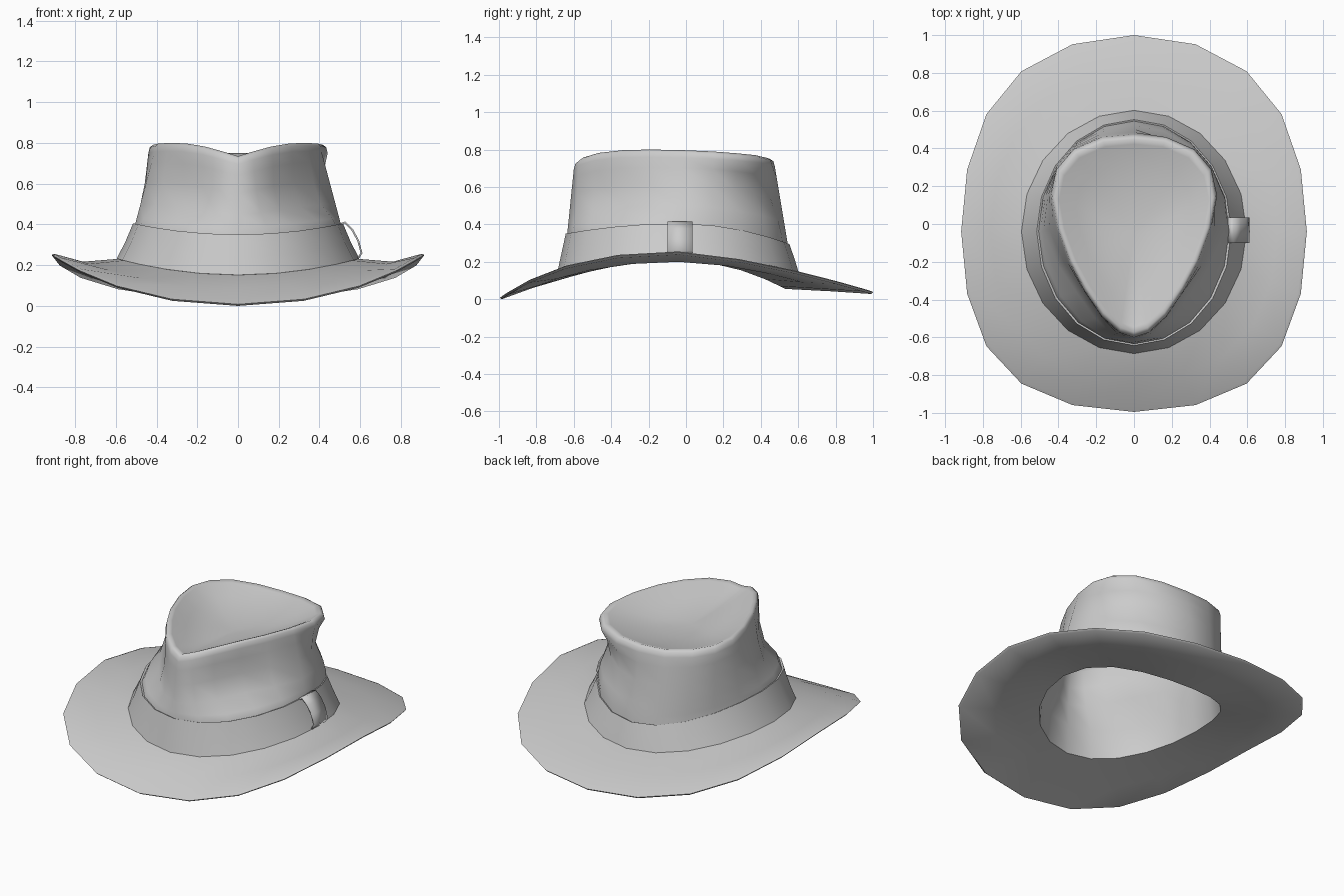
import bpy, bmesh
from math import sin, cos, pi, radians
from mathutils import Vector

SEG = 20
ANGLES = [2 * pi * i / SEG for i in range(SEG)]

if "Cube" in bpy.data.objects:
    bpy.data.objects.remove(bpy.data.objects["Cube"])

felt = bpy.data.materials.new("grey_felt")
felt.use_nodes = True
GREY = (0.6, 0.6, 0.6, 1)
felt.diffuse_color = GREY
felt.node_tree.nodes["Principled BSDF"].inputs["Base Color"].default_value = GREY


def oval(w, back, front, z_side, z_back, z_front, square=0.0, p_back=2.0, p_front=2.0):
    """Saddle-shaped oval ring, starting at the back and passing through +x."""
    mid, pts = -0.04, []
    for t in ANGLES:
        c, shift = cos(t), square * sin(2 * t)
        x = w * sin(t + shift)
        if c >= 0:
            y, z = mid + cos(t - shift * 0.15) * (back - mid), z_side + (z_back - z_side) * c ** p_back
        else:
            y, z = mid - cos(t - shift * 0.75) * (front - mid), z_side + (z_front - z_side) * (-c) ** p_front
        pts.append(Vector((x, y, z)))
    return pts


def shrink(ring, k, dz=0.0, level=None, pull=0.0):
    """Scale a ring in plan, drop it, and pull its height toward a level."""
    out = []
    for p in ring:
        z = p.z + dz
        if level is not None:
            z += (level - z) * pull
        out.append(Vector((p.x * k, -0.05 + (p.y + 0.05) * k, z)))
    return out


def blend(a, b, f, pinch, dent):
    """Ring between a and b; pinch narrows the front corners, dent the left back one."""
    out = []
    for p, q, t in zip(a, b, ANGLES):
        corner = max(0.0, -cos(t)) * abs(sin(t)) * 2
        hollow = max(0.0, cos(t)) * max(0.0, sin(t)) * 2
        xy = p.lerp(q, f + pinch * corner) * (1 - dent * hollow)
        out.append(Vector((xy.x, xy.y, p.z + (q.z - p.z) * f)))
    return out


def finish(name, bm, angle=50):
    bmesh.ops.recalc_face_normals(bm, faces=bm.faces)
    mesh = bpy.data.meshes.new(name)
    bm.to_mesh(mesh)
    bm.free()
    mesh.materials.append(felt)
    for poly in mesh.polygons:
        poly.use_smooth = True
    mesh.set_sharp_from_angle(angle=radians(angle))
    obj = bpy.data.objects.new(name, mesh)
    bpy.context.collection.objects.link(obj)
    return obj


def loft(name, rings, ends=None, loop=False, angle=50):
    """Skin rings in order; ends are tip points, loop joins last to first."""
    bm = bmesh.new()
    rows = [[bm.verts.new(p) for p in r] for r in rings]
    pairs = list(zip(rows, rows[1:])) + ([(rows[-1], rows[0])] if loop else [])
    for a, b in pairs:
        for i in range(SEG):
            j = (i + 1) % SEG
            bm.faces.new((a[i], a[j], b[j], b[i]))
    if ends:
        for tip, row in zip(ends, (rows[0], rows[-1])):
            v = bm.verts.new(tip)
            for i in range(SEG):
                bm.faces.new((v, row[i], row[(i + 1) % SEG]))
    return finish(name, bm, angle)


# Brim: upturned sides, dipping front and back, thick at the opening
opening = oval(0.5, 0.53, -0.6, 0.207, 0.055, 0.125)
edge = (0.085, 1.4, 2.2)
middle = (0.045, 1.7, 2.1)
loft("brim", [
    opening,
    oval(0.54, 0.55, -0.63, 0.235, 0.15, 0.165),
    oval(0.6, 0.61, -0.69, 0.23, 0.142, 0.15),
    oval(0.76, 0.8, -0.84, 0.217, 0.095, 0.09, *middle),
    oval(0.9, 0.985, -0.98, 0.255, 0.045, 0.016, *edge),
    oval(0.915, 1.0, -0.995, 0.25, 0.038, 0.008, *edge),
    oval(0.905, 0.99, -0.985, 0.238, 0.028, 0.0, *edge),
    oval(0.74, 0.78, -0.82, 0.2, 0.042, 0.06, *middle),
], loop=True)

# Crown: teardrop shoulder (half outline, back to front) over an oval foot
half = [(0, .475, .75), (.17, .46, .755), (.32, .395, .77), (.41, .29, .78),
        (.44, .15, .79), (.41, -.02, .797), (.345, -.2, .8), (.265, -.35, .797),
        (.17, -.49, .782), (.075, -.575, .757), (0, -.6, .735)]
outline = [Vector(p) for p in half]
outline += [Vector((-p.x, p.y, p.z)) for p in outline[-2:0:-1]]

shoulder = shrink(outline, 1.0, -0.04)
base = oval(0.508, 0.545, -0.636, 0.39, 0.29, 0.34)
low = oval(0.535, 0.56, -0.645, 0.222, 0.125, 0.145)
liner = oval(0.475, 0.5, -0.59, 0.36, 0.26, 0.31)
lower = blend(base, shoulder, 0.3, 0.45, 0.03)
waist = blend(base, shoulder, 0.6, 0.38, 0.12)
floor = 0.685
loft("crown", [
    shrink(outline, 0.45, -0.03, floor - 0.03, 0.8),
    shrink(outline, 0.88, -0.04),
    shrink(outline, 0.93, -0.09),
    shrink(waist, 0.94),
    shrink(lower, 0.94),
    liner,
    opening,
    low,
    base,
    blend(base, shoulder, 0.12, 0.05, 0),
    lower,
    waist,
    blend(base, shoulder, 0.85, 0.14, 0.07),
    shoulder,
    shrink(outline, 0.985, -0.012),
    shrink(outline, 0.95),
    shrink(outline, 0.9, -0.008),
    shrink(outline, 0.7, 0, floor, 0.5),
    shrink(outline, 0.4, 0, floor, 0.85),
], ends=[Vector((0, -0.05, floor - 0.03)), Vector((0, -0.05, floor))], angle=75)

# Ribbon band round the foot of the crown
loft("band", [
    oval(0.55, 0.56, -0.645, 0.225, 0.135, 0.145),
    oval(0.596, 0.602, -0.686, 0.232, 0.145, 0.152),
    oval(0.555, 0.582, -0.667, 0.31, 0.21, 0.24),
    oval(0.515, 0.553, -0.643, 0.405, 0.295, 0.35),
    oval(0.49, 0.53, -0.62, 0.395, 0.285, 0.34),
], loop=True, angle=40)

# Ribbon keeper on the left side of the band
path = [(0.5, 0.4), (0.525, 0.41), (0.56, 0.375), (0.59, 0.32),
        (0.606, 0.26), (0.59, 0.235)]
bm = bmesh.new()
rows = [[bm.verts.new((x, y, z)) for y in (-0.1, 0.035)] for x, z in path]
for a, b in zip(rows, rows[1:]):
    bm.faces.new((a[0], a[1], b[1], b[0]))
keeper = finish("band_keeper", bm)
solid = keeper.modifiers.new("thickness", "SOLIDIFY")
solid.thickness = 0.009
solid.offset = 0
